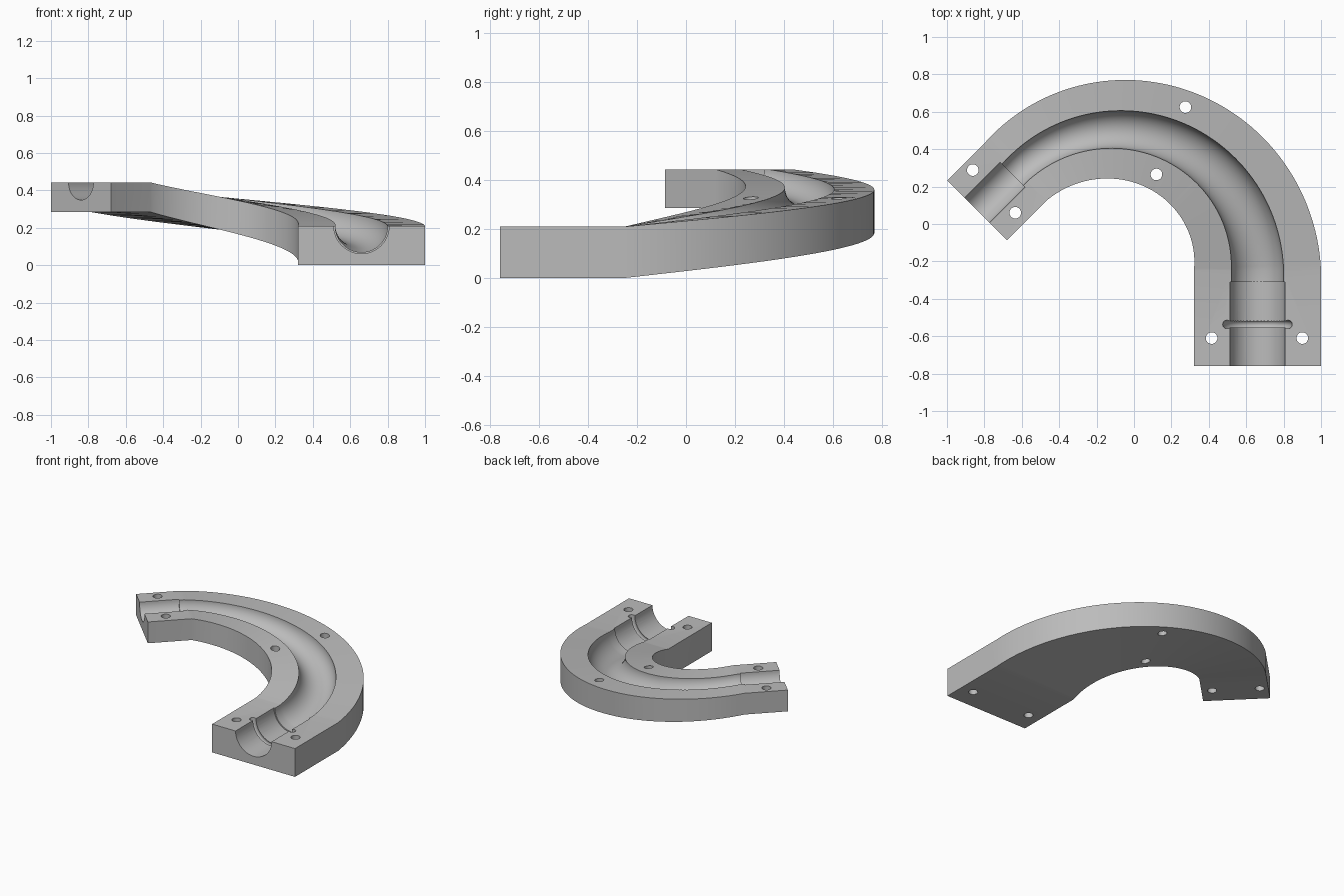
import bpy, bmesh, math
from mathutils import Vector

if "Cube" in bpy.data.objects:
    bpy.data.objects.remove(bpy.data.objects["Cube"])

R, CX, CY = 0.755, -0.095, -0.25        # bend centre line
SWEEP = math.radians(135)
START_LEN, END_LEN = 0.51, 0.298        # straight end lengths
STEPS = 72


def lerp(a, b, t):
    return a + (b - a) * t


def stations(start, end):
    """Centre line samples: straight lead-in, rising bend, straight exit."""
    rows = [(0.0, -start)]
    rows += [(i / STEPS, 0.0) for i in range(STEPS + 1)]
    rows += [(1.0, end)]
    for t, d in rows:
        a = t * SWEEP
        side = Vector((math.cos(a), math.sin(a), 0))
        along = Vector((-math.sin(a), math.cos(a), 0))
        yield t, Vector((CX, CY, 0)) + side * R + along * d, side


def sweep(name, section, start, end):
    """Skin closed cross-sections (offset, height) along the centre line."""
    bm = bmesh.new()
    rings = []
    for t, p, side in stations(start, end):
        rings.append([bm.verts.new(p + side * u + Vector((0, 0, z)))
                      for u, z in section(t)])
    n = len(rings[0])
    for a, b in zip(rings, rings[1:]):
        for i in range(n):
            j = (i + 1) % n
            bm.faces.new((a[i], a[j], b[j], b[i]))
    bm.faces.new(rings[0])
    bm.faces.new(rings[-1])
    bmesh.ops.recalc_face_normals(bm, faces=bm.faces)
    mesh = bpy.data.meshes.new(name)
    bm.to_mesh(mesh)
    bm.free()
    ob = bpy.data.objects.new(name, mesh)
    bpy.context.collection.objects.link(ob)
    return ob


def top(t):
    return lerp(0.21, 0.443, t)


def block_section(t):
    w, z0, z1 = lerp(0.34, 0.226, t), lerp(0, 0.285, t), top(t)
    return [(-w, z0), (w, z0), (w, z1), (-w, z1)]


def groove_section(t, n=48):
    r = lerp(0.14, 0.081, t)
    return [(r * math.cos((i + 0.5) * math.tau / n),
             top(t) + r * math.sin((i + 0.5) * math.tau / n)) for i in range(n)]


def rod(name, r, a, b, n=48):
    a, b = Vector(a), Vector(b)
    bpy.ops.mesh.primitive_cylinder_add(
        vertices=n, radius=r, depth=(b - a).length, location=(a + b) / 2,
        rotation=(b - a).to_track_quat('Z', 'Y').to_euler())
    ob = bpy.context.object
    ob.name = name
    return ob


# Curved block and the tapering channel along it
block = sweep("channel_block", block_section, START_LEN, END_LEN)
cutters = [sweep("channel_cutter", groove_section, 0.08, 0.05)]

# Wider sockets at both ends
cutters.append(rod("start_socket_cutter", 0.148, (0.66, -0.9, 0.21), (0.66, -0.31, 0.21)))
k = math.sqrt(0.5)
exit_pt = Vector((CX - R * k, CY + R * k, top(1)))
exit_dir = Vector((-k, -k, 0))
cutters.append(rod("end_socket_cutter", 0.094, exit_pt + exit_dir * 0.03, exit_pt + exit_dir * 0.45))

# Seal ring groove
bpy.ops.mesh.primitive_torus_add(major_radius=0.163, minor_radius=0.023,
                                 major_segments=64, minor_segments=16,
                                 location=(0.66, -0.537, 0.21),
                                 rotation=(math.pi / 2, 0, 0))
cutters.append(bpy.context.object)

# Bolt holes
for x, y in [(0.415, -0.61), (0.9, -0.61), (0.12, 0.265),
             (0.275, 0.625), (-0.862, 0.288), (-0.635, 0.06)]:
    cutters.append(rod("bolt_hole_cutter", 0.031, (x, y, -0.1), (x, y, 0.6), 32))

# Carve the block, then drop the cutters
bpy.context.view_layer.objects.active = block
for c in cutters:
    m = block.modifiers.new("carve", 'BOOLEAN')
    m.operation, m.solver, m.object = 'DIFFERENCE', 'EXACT', c
    bpy.ops.object.modifier_apply(modifier=m.name)
    bpy.data.objects.remove(c)

# Single grey finish
grey = bpy.data.materials.new("grey")
grey.diffuse_color = (0.5, 0.5, 0.5, 1)
grey.use_nodes = True
grey.node_tree.nodes["Principled BSDF"].inputs["Base Color"].default_value = grey.diffuse_color
block.data.materials.clear()
block.data.materials.append(grey)
for p in block.data.polygons:
    p.material_index = 0

bpy.ops.object.select_all(action='DESELECT')
block.select_set(True)
bpy.context.view_layer.objects.active = block
bpy.ops.object.shade_smooth_by_angle(angle=math.radians(30))
